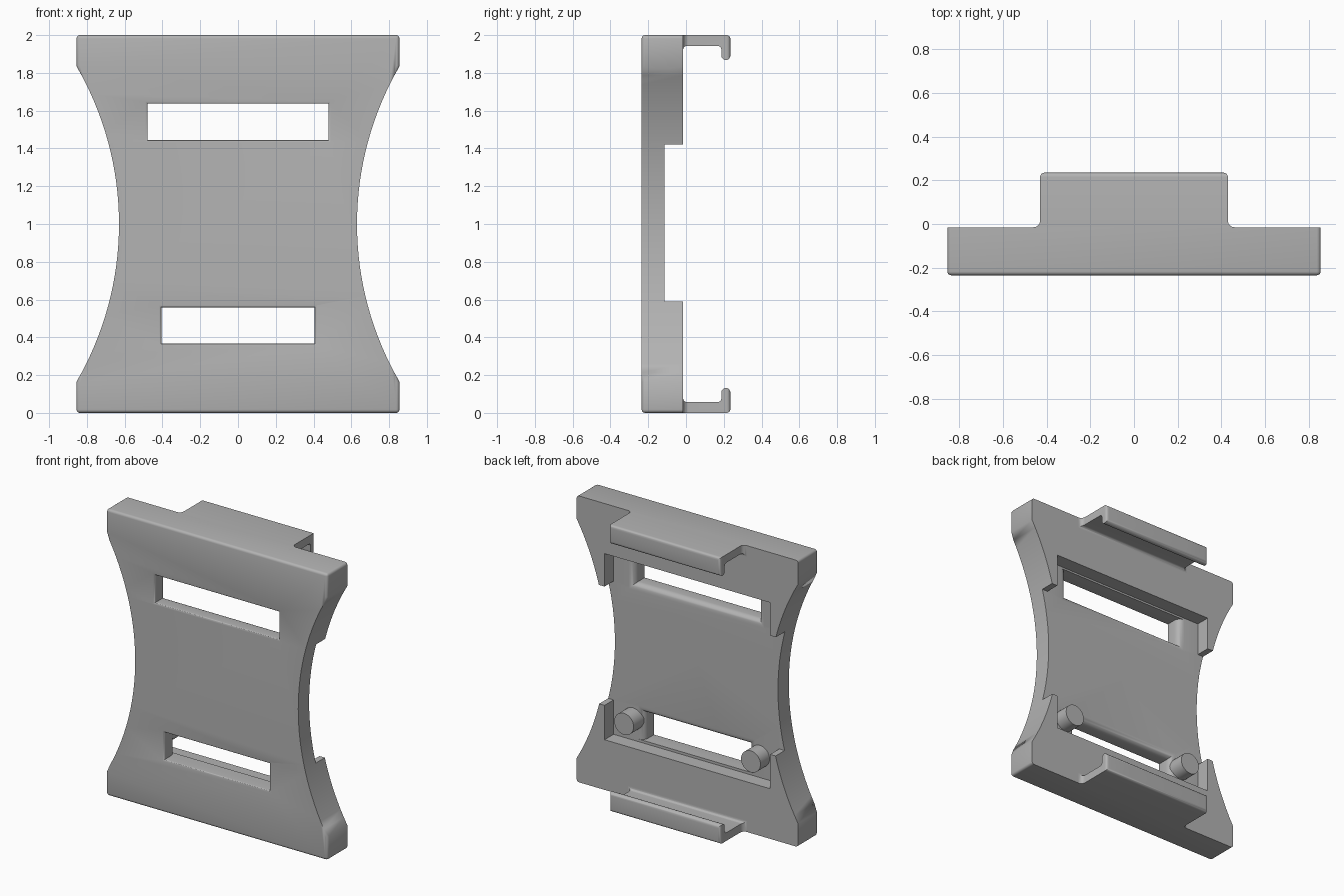
import bpy, bmesh
from math import sin, cos, asin, radians, sqrt

if "Cube" in bpy.data.objects:
    bpy.data.objects.remove(bpy.data.objects["Cube"], do_unlink=True)

grey = bpy.data.materials.new("plain grey")
grey.use_nodes = True
colour = (0.45, 0.45, 0.45, 1)
grey.diffuse_color = colour
grey.node_tree.nodes["Principled BSDF"].inputs["Base Color"].default_value = colour

FRONT, BACK, FLOOR = -0.235, -0.015, -0.115


def make(name, bm):
    bmesh.ops.recalc_face_normals(bm, faces=bm.faces)
    mesh = bpy.data.meshes.new(name)
    bm.to_mesh(mesh)
    bm.free()
    mesh.materials.append(grey)
    obj = bpy.data.objects.new(name, mesh)
    bpy.context.collection.objects.link(obj)
    return obj


def loft(rings):
    """Closed solid through rings of 3D points."""
    bm = bmesh.new()
    loops = [[bm.verts.new(p) for p in ring] for ring in rings]
    n = len(loops[0])
    for a, b in zip(loops, loops[1:]):
        for i in range(n):
            j = (i + 1) % n
            bm.faces.new((a[i], a[j], b[j], b[i]))
    bm.faces.new(loops[0])
    bm.faces.new(loops[-1])
    return bm


def prism(points, axis, lo, hi):
    """Extrude a 2D outline along x, y or z."""
    place = {"x": lambda a, b, t: (t, a, b),
             "y": lambda a, b, t: (a, t, b),
             "z": lambda a, b, t: (a, b, t)}[axis]
    return loft([[place(a, b, t) for a, b in points] for t in (lo, hi)])


def rect(x, z0, z1):
    return [(-x, z0), (x, z0), (x, z1), (-x, z1)]


def arc(cx, cy, r, start, end, steps=6):
    angles = [radians(start + (end - start) * i / steps) for i in range(steps + 1)]
    return [(cx + r * cos(a), cy + r * sin(a)) for a in angles]


def boolean(obj, cutter, operation="DIFFERENCE"):
    mod = obj.modifiers.new("cut", "BOOLEAN")
    mod.object, mod.operation, mod.solver = cutter, operation, "EXACT"
    bpy.context.view_layer.objects.active = obj
    bpy.ops.object.modifier_apply(modifier=mod.name)
    bpy.data.objects.remove(cutter, do_unlink=True)


def smooth(obj):
    bpy.ops.object.select_all(action="DESELECT")
    obj.select_set(True)
    bpy.context.view_layer.objects.active = obj
    bpy.ops.object.shade_smooth_by_angle(angle=radians(35))


# Waisted plate: straight ends joined by circular side cutouts
half, waist, chord = 0.855, 0.63, 0.835
sag = half - waist
radius = (chord**2 + sag**2) / (2 * sag)
steps = 32
sweep = asin(chord / radius)
side = [(half, 0)]
for i in range(steps + 1):
    a = sweep * (2 * i / steps - 1)
    side.append((waist + radius - radius * cos(a), 1 + radius * sin(a)))
side.append((half, 2))
bm = prism(side + [(-x, z) for x, z in reversed(side)], "y", FRONT, BACK)
# Round the front rim and the four outer corners
rim = [e for e in bm.edges
       if all(v.co.y < FRONT + 0.001 for v in e.verts)
       or all(abs(abs(v.co.z - 1) - 1) < 0.001 for v in e.verts)
       and abs(e.verts[0].co.y - e.verts[1].co.y) > 0.1]
bmesh.ops.bevel(bm, geom=rim, offset=0.018, segments=4, profile=0.5, affect="EDGES")
plate = make("plate", bm)

# Rear pocket, and the lower middle band that leaves four pointed side tabs
boolean(plate, make("pocket_cutter", prism(rect(0.64, 0.35, 1.65), "y", FLOOR, 0.1)))
boolean(plate, make("waist_cutter", prism(rect(1, 0.59, 1.42), "y", FLOOR, 0.1)))


def slot_cutter(x, z0, z1, low, high):
    """Strap slot, eased at the front and rounded over into the pocket."""
    rings = []

    def ring(y, front, back):
        e = front + back
        pts = rect(x + e, z0 - front - back * low, z1 + front + back * high)
        rings.append([(a, y, b) for a, b in pts])

    ring(FRONT - 0.05, 0.012, 0)
    for i in range(5):
        t = i / 4
        ring(FRONT + 0.012 * t, 0.012 * (1 - sqrt(1 - (1 - t)**2)), 0)
    r = 0.045
    for i in range(7):
        a = radians(15 * i)
        ring(FLOOR - r + r * sin(a), 0, r * (1 - cos(a)))
    ring(FLOOR + 0.02, 0, r)
    return make("slot_cutter", loft(rings))


boolean(plate, slot_cutter(0.478, 1.445, 1.637, 1, 0))
boolean(plate, slot_cutter(0.405, 0.368, 0.558, 0, 1))
smooth(plate)

# Round pegs in the lower pocket
for name, x in (("left_peg", 0.49), ("right_peg", -0.49)):
    peg = make(name, prism(arc(x, 0.5, 0.075, 0, 348.75, 31), "y", FLOOR - 0.02, BACK))
    smooth(peg)

# Clip hooks: side profile (y, depth from the end) trimmed by a plan outline
tip, thick, r = 0.235, 0.057, 0.02
profile = [(BACK - 0.05, 0)]
profile += arc(tip - r, r, r, -90, 0)
profile += arc(tip - 0.024, 0.108, 0.024, 0, 180, 10)
profile += arc(tip - 0.048 - r, thick + r, r, 0, -90)
profile += arc(BACK + r, thick + r, r, -90, -180)
profile.append((BACK - 0.05, thick + r))
w, f = 0.43, 0.03
plan = [(w + f, BACK - 0.05)]
plan += arc(w + f, BACK + f, f, 270, 180)
plan += arc(w - r, tip - r, r, 0, 90)
plan += [(-x, y) for x, y in reversed(plan)]
for name, base, sign in (("lower_hook", 0, 1), ("upper_hook", 2, -1)):
    hook = make(name, prism([(y, base + sign * d) for y, d in profile], "x", -0.6, 0.6))
    boolean(hook, make("plan_cutter", prism(plan, "z", -0.5, 2.5)), "INTERSECT")
    smooth(hook)
